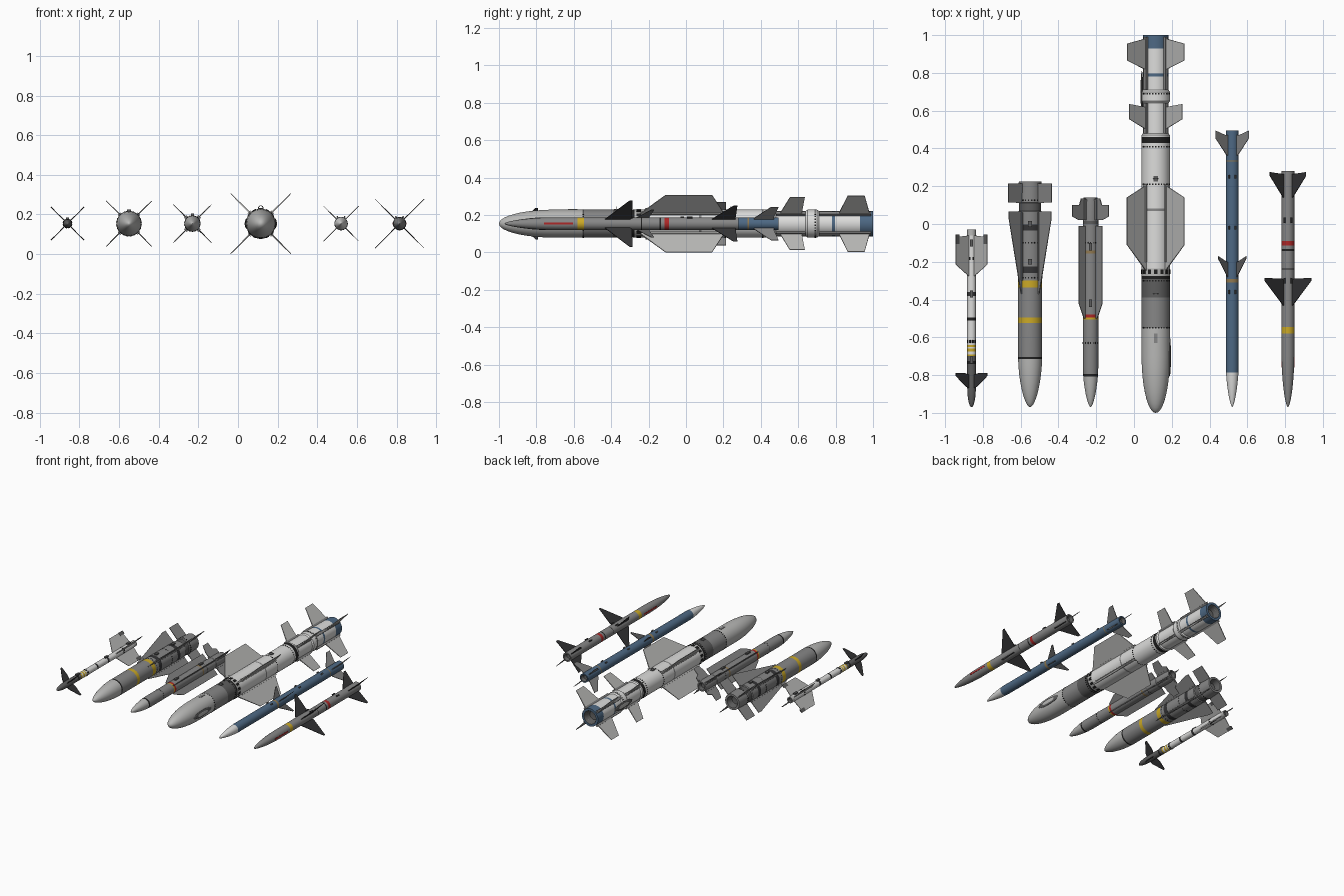
import bpy, bmesh, math
from mathutils import Vector, Matrix

cube = bpy.data.objects.get("Cube")
if cube:
    bpy.data.objects.remove(cube, do_unlink=True)

AXIS_Z = 0.154
DIAGONALS = [math.radians(45 + 90 * i) for i in range(4)]
COLOURS = {
    "white": (0.72, 0.72, 0.71), "light_grey": (0.48, 0.48, 0.47),
    "mid_grey": (0.24, 0.24, 0.24), "dark_grey": (0.11, 0.11, 0.11),
    "charcoal": (0.035, 0.035, 0.037), "black": (0.015, 0.015, 0.015),
    "blue": (0.075, 0.14, 0.23), "yellow": (0.60, 0.40, 0.02),
    "red": (0.42, 0.02, 0.02), "tan": (0.28, 0.19, 0.08),
}
MATS = {}
for key, rgb in COLOURS.items():
    m = bpy.data.materials.new(key)
    m.use_nodes = True
    m.diffuse_color = (*rgb, 1)
    m.node_tree.nodes["Principled BSDF"].inputs["Base Color"].default_value = (*rgb, 1)
    MATS[key] = m


def finish(bm, name, x, mats, smooth=False):
    bmesh.ops.recalc_face_normals(bm, faces=bm.faces)
    if smooth:
        for f in bm.faces:
            f.smooth = True
        for e in bm.edges:
            e.smooth = len(e.link_faces) == 2 and e.calc_face_angle(0) < 0.6
    me = bpy.data.meshes.new(name)
    bm.to_mesh(me)
    bm.free()
    for k in mats:
        me.materials.append(MATS[k])
    ob = bpy.data.objects.new(name, me)
    ob.location = (x, 0, AXIS_Z)
    bpy.context.collection.objects.link(ob)


def nose(tip, base, r, power, steps=10):
    """Ogive points from the tip back to the shoulder."""
    return [(tip + (base - tip) * (i / steps) ** 2,
             r * (1 - (1 - (i / steps) ** 2) ** power) ** (1 / power)) for i in range(steps)]


def body(name, x, profile, base, bands, seg=32):
    """Lathe along y, coloured by bands, with a hollow nozzle at the back."""
    cuts = {y for b in bands for y in b[:2]}
    pts = [profile[0]]
    for (y0, r0), (y1, r1) in zip(profile, profile[1:]):
        for c in sorted(c for c in cuts if y0 < c < y1):
            pts.append((c, r0 + (r1 - r0) * (c - y0) / (y1 - y0)))
        pts.append((y1, r1))
    outer = len(pts) - 1
    end, r = pts[-1]
    pts += [(end, r * 0.74), (end - r * 0.7, r * 0.5), (end - r * 0.8, 0)]
    mats = [base, "dark_grey"] + sorted({b[2] for b in bands} - {base, "dark_grey"})
    bm = bmesh.new()
    rings = []
    for y, rad in pts:
        if rad < 1e-5:
            rings.append([bm.verts.new((0, y, 0))] * seg)
        else:
            rings.append([bm.verts.new((rad * math.cos(math.tau * i / seg), y,
                                        rad * math.sin(math.tau * i / seg))) for i in range(seg)])
    for k, (a, b) in enumerate(zip(rings, rings[1:])):
        mid = (pts[k][0] + pts[k + 1][0]) / 2
        colour = base
        for y0, y1, c in bands:
            if y0 <= mid <= y1:
                colour = c
        if k > outer:
            colour = "dark_grey"
        for i in range(seg):
            j = (i + 1) % seg
            f = bm.faces.new(list(dict.fromkeys((a[i], a[j], b[j], b[i]))))
            f.material_index = mats.index(colour)
    finish(bm, name, x, mats, True)


def fins(name, x, outline, mat, t=0.004):
    """Four diagonal blades; outline is (sideways reach, y), thinning outward."""
    bm = bmesh.new()
    reach = max(h for h, y in outline)
    for a in DIAGONALS:
        d = Vector((math.cos(a), 0, math.sin(a)))
        n = Vector((-math.sin(a), 0, math.cos(a)))
        sides = [[bm.verts.new(d * h * math.sqrt(2) + Vector((0, y, 0)) + n * s * t * (1 - 0.6 * h / reach))
                  for h, y in outline] for s in (1, -1)]
        bm.faces.new(sides[0])
        bm.faces.new(sides[1][::-1])
        for i in range(len(outline)):
            j = (i + 1) % len(outline)
            bm.faces.new((sides[0][i], sides[1][i], sides[1][j], sides[0][j]))
    finish(bm, name, x, [mat])


def blocks(name, x, angles, r, y0, y1, width, height, mat):
    """Small boxes sitting on the skin at the given angles."""
    bm = bmesh.new()
    for a in angles:
        mat4 = (Matrix.Rotation(-a, 4, "Y") @ Matrix.Translation((r, (y0 + y1) / 2, 0))
                @ Matrix.Diagonal((height * 2, y1 - y0, width, 1)))
        bmesh.ops.create_cube(bm, size=1, matrix=mat4)
    finish(bm, name, x, [mat])


def around(n):
    return [math.tau * (i + 0.5) / n for i in range(n)]


def rivets(name, x, r, y, n=24):
    blocks(name, x, around(n), r, y - 0.004, y + 0.004, r * 0.1, 0.001, "black")


TOP = [math.pi / 2]
SIDES = [0, math.pi]

# Slim missile with dark canards
X = -0.86
body("slim_body", X, nose(-0.97, -0.86, 0.023, 2) + [(-0.86, 0.023), (-0.03, 0.023)], "white", [
    (-0.97, -0.70, "dark_grey"), (-0.74, -0.725, "black"), (-0.70, -0.69, "yellow"),
    (-0.675, -0.66, "yellow"), (-0.65, -0.64, "yellow"), (-0.51, -0.495, "black"),
    (-0.38, -0.36, "charcoal"), (-0.06, -0.03, "light_grey")])
fins("slim_canards", X, [(0.01, -0.87), (0.03, -0.86), (0.083, -0.805), (0.083, -0.79), (0.035, -0.79), (0.01, -0.8)],
     "charcoal", 0.003)
fins("slim_tail_fins", X, [(0.01, -0.28), (0.083, -0.215), (0.083, -0.07), (0.01, -0.06)], "light_grey", 0.003)
fins("slim_fin_tabs", X, [(0.066, -0.105), (0.084, -0.105), (0.084, -0.055), (0.066, -0.055)], "dark_grey", 0.006)
blocks("slim_marks_front", X, around(8), 0.023, -0.63, -0.615, 0.011, 0.0015, "black")
blocks("slim_marks_rear", X, around(8), 0.023, -0.19, -0.175, 0.008, 0.0015, "black")
for y in (-0.72, -0.37, -0.1):
    blocks("slim_hanger", X, TOP, 0.023, y - 0.018, y + 0.018, 0.016, 0.008, "dark_grey")

# Stout missile with long tapering strakes
X = -0.55
body("stout_body", X, nose(-0.97, -0.70, 0.064, 1.75) + [(-0.70, 0.064), (0.065, 0.064), (0.07, 0.058),
     (0.11, 0.058), (0.115, 0.064), (0.225, 0.06)], "mid_grey", [
    (-0.97, -0.715, "light_grey"), (-0.715, -0.703, "black"), (-0.525, -0.495, "yellow"),
    (-0.335, -0.30, "yellow"), (-0.26, -0.225, "charcoal"), (-0.035, -0.003, "charcoal"),
    (0.07, 0.11, "dark_grey")])
fins("stout_strakes", X, [(0.03, -0.37), (0.048, -0.37), (0.113, 0.03), (0.113, 0.065), (0.03, 0.065)], "mid_grey")
fins("stout_tail_fins", X, [(0.03, 0.11), (0.115, 0.115), (0.115, 0.215), (0.03, 0.215)], "mid_grey")
blocks("stout_strake_roots", X, DIAGONALS, 0.064, -0.30, 0.06, 0.018, 0.007, "mid_grey")
for y in (-0.285, -0.10, 0.125):
    rivets("stout_rivets", X, 0.064, y)
for y in (-0.2, 0.0):
    blocks("stout_hanger", X, TOP, 0.064, y - 0.015, y + 0.015, 0.02, 0.008, "dark_grey")

# Compact missile with straight strakes
X = -0.23
body("compact_body", X, nose(-0.97, -0.76, 0.041, 1.6) + [(-0.76, 0.041), (0.10, 0.041), (0.14, 0.036)], "mid_grey", [
    (-0.97, -0.807, "light_grey"), (-0.807, -0.793, "black"), (-0.505, -0.495, "yellow"),
    (-0.495, -0.478, "red"), (-0.155, -0.14, "tan"), (0.0, 0.015, "dark_grey")])
fins("compact_strakes", X, [(0.02, -0.50), (0.035, -0.50), (0.063, -0.42), (0.063, -0.01), (0.02, -0.01)], "mid_grey")
fins("compact_tail_fins", X, [(0.02, 0.02), (0.06, 0.02), (0.097, 0.04), (0.097, 0.10), (0.06, 0.10), (0.05, 0.135),
     (0.02, 0.135)], "mid_grey")
blocks("compact_tail_housings", X, DIAGONALS, 0.041, 0.02, 0.13, 0.018, 0.01, "mid_grey")
for y in (-0.63, -0.10):
    rivets("compact_rivets", X, 0.041, y, 18)
for y in (-0.42, -0.12):
    blocks("compact_hanger", X, TOP, 0.041, y - 0.02, y + 0.02, 0.016, 0.009, "dark_grey")

# Large missile with broad wings and two tail sets
X = 0.115
body("large_body", X, nose(-1.0, -0.70, 0.075, 2) + [(-0.70, 0.075), (0.47, 0.075), (0.48, 0.068), (0.64, 0.068),
     (0.65, 0.075), (0.70, 0.075), (0.71, 0.068), (1.0, 0.068)], "white", [
    (-1.0, -0.55, "light_grey"), (-0.55, -0.39, "mid_grey"), (-0.39, -0.29, "dark_grey"),
    (-0.29, -0.275, "black"), (-0.275, -0.235, "light_grey"), (0.07, 0.082, "mid_grey"),
    (0.43, 0.46, "black"), (0.78, 0.797, "blue"), (0.93, 1.0, "blue")], 40)
fins("large_wings", X, [(0.03, -0.25), (0.05, -0.25), (0.152, -0.11), (0.152, 0.14), (0.06, 0.20), (0.03, 0.20)],
     "light_grey", 0.005)
fins("large_front_tail_fins", X, [(0.03, 0.51), (0.05, 0.50), (0.14, 0.555), (0.14, 0.635), (0.06, 0.62), (0.03, 0.62)],
     "light_grey", 0.005)
fins("large_rear_tail_fins", X, [(0.03, 0.82), (0.06, 0.82), (0.15, 0.865), (0.15, 0.955), (0.06, 0.98), (0.03, 0.98)],
     "light_grey", 0.005)
blocks("large_wing_roots", X, DIAGONALS, 0.074, -0.20, 0.21, 0.02, 0.01, "light_grey")
for y0, y1 in ((0.48, 0.64), (0.71, 0.99)):
    blocks("large_tail_rails", X, DIAGONALS, 0.068, y0, y1, 0.018, 0.013, "mid_grey")
blocks("large_clamp_teeth", X, around(14), 0.075, -0.265, -0.24, 0.017, 0.003, "black")
for y in (-0.55, -0.30, 0.21, 0.41, 0.69):
    rivets("large_rivets", X, 0.075, y, 30)
blocks("large_top_hatch", X, TOP, 0.075, -0.63, -0.58, 0.018, 0.002, "mid_grey")

# Side blisters on the large missile: dark rim with a pale centre
for label, size, mat in (("rim", 1.0, "dark_grey"), ("cover", 0.8, "light_grey")):
    bm = bmesh.new()
    for a in SIDES:
        place = (Matrix.Rotation(a, 4, "Z") @ Matrix.Translation((0.0735 - size * 0.004 + 0.004, -0.70, 0))
                 @ Matrix.Diagonal((0.007, 0.11 * size, 0.024 * size, 1)))
        bmesh.ops.create_uvsphere(bm, u_segments=20, v_segments=10, radius=1, matrix=place)
    finish(bm, "large_blister_" + label, X, [mat], True)

# Lifting loops on the large missile
for y in (-0.37, 0.24):
    blocks("large_lug_base", X, TOP, 0.075, y - 0.015, y + 0.015, 0.024, 0.003, "dark_grey")
    bpy.ops.mesh.primitive_torus_add(major_radius=0.012, minor_radius=0.002, major_segments=20, minor_segments=6,
                                     location=(X, y, AXIS_Z + 0.078), rotation=(math.pi / 2, 0, 0))
    loop = bpy.context.object
    loop.name = "large_lifting_loop"
    loop.data.materials.append(MATS["mid_grey"])
    bpy.ops.object.shade_smooth()

# Blue missile with pale nose
X = 0.52
body("blue_body", X, nose(-0.97, -0.76, 0.034, 1.5) + [(-0.76, 0.034), (0.495, 0.034)], "blue", [
    (-0.97, -0.787, "white"), (-0.31, -0.292, "tan"), (0.33, 0.337, "tan")])
fins("blue_mid_fins", X, [(0.015, -0.28), (0.025, -0.28), (0.074, -0.185), (0.074, -0.17), (0.03, -0.20), (0.015, -0.20)],
     "dark_grey", 0.003)
fins("blue_tail_fins", X, [(0.015, 0.36), (0.03, 0.365), (0.089, 0.455), (0.089, 0.495), (0.035, 0.47), (0.015, 0.47)],
     "mid_grey", 0.003)
for y in (-0.36, -0.02, 0.25):
    blocks("blue_hanger", X, [TOP[0] - 0.5, TOP[0] + 0.5], 0.034, y - 0.01, y + 0.01, 0.008, 0.008, "dark_grey")

# Grey missile with black fins
X = 0.815
body("grey_body", X, nose(-0.97, -0.70, 0.034, 1.7) + [(-0.70, 0.034), (0.28, 0.034)], "mid_grey", [
    (-0.58, -0.545, "yellow"), (-0.24, -0.235, "black"), (-0.143, -0.133, "black"), (-0.115, -0.09, "red")])
fins("grey_mid_fins", X, [(0.015, -0.44), (0.022, -0.435), (0.124, -0.30), (0.124, -0.285), (0.03, -0.29), (0.015, -0.31)],
     "charcoal", 0.003)
fins("grey_tail_fins", X, [(0.015, 0.14), (0.025, 0.14), (0.096, 0.255), (0.096, 0.275), (0.03, 0.265), (0.015, 0.265)],
     "charcoal", 0.003)
blocks("grey_side_stripes", X, SIDES, 0.0335, -0.76, -0.605, 0.011, 0.001, "red")
for y in (-0.3, 0.02):
    blocks("grey_hanger", X, [TOP[0] - 0.5, TOP[0] + 0.5], 0.034, y - 0.015, y + 0.015, 0.008, 0.008, "charcoal")
